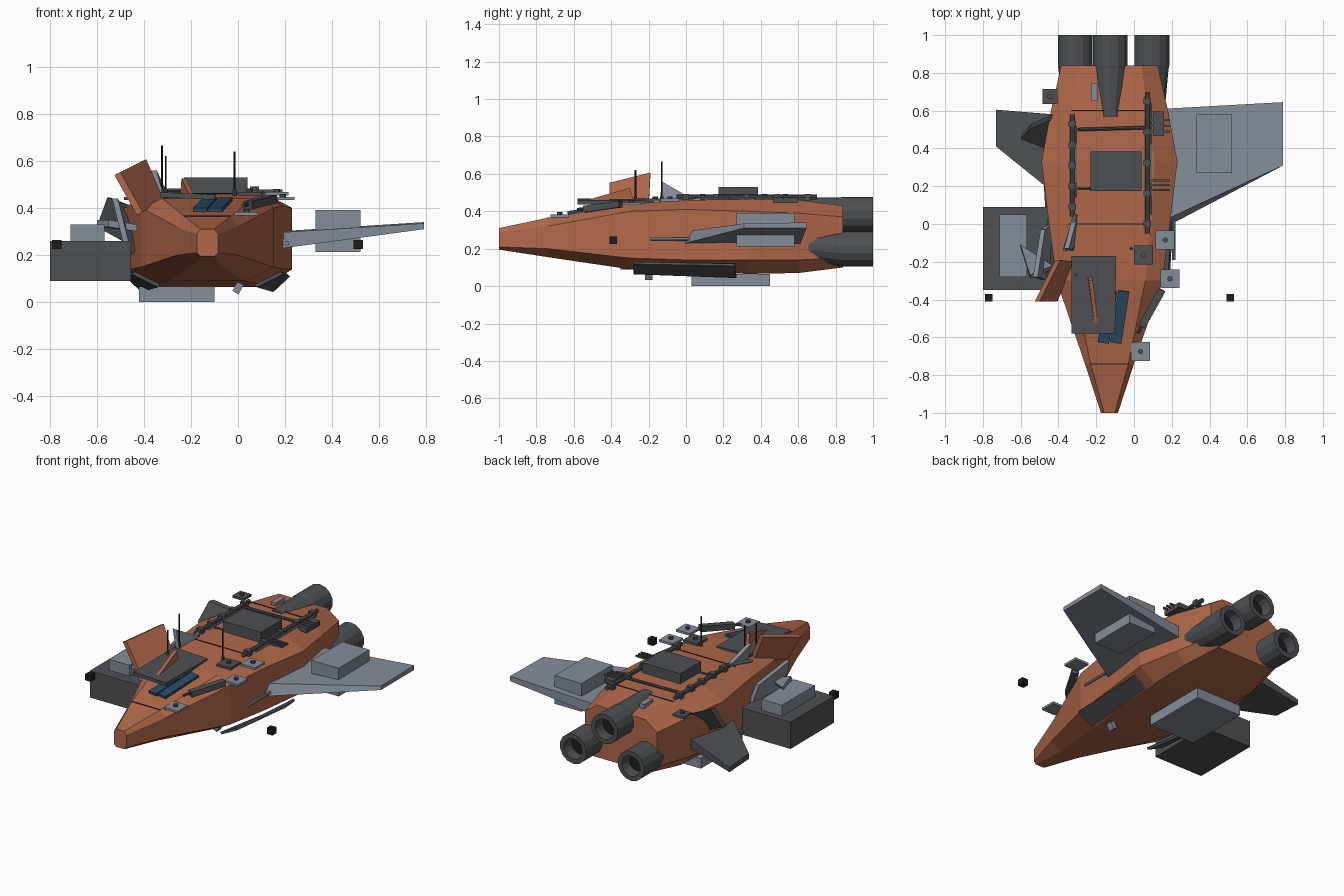
import bpy
import bmesh
from math import radians
from mathutils import Vector

default_cube = bpy.data.objects.get("Cube")
if default_cube:
    bpy.data.objects.remove(default_cube, do_unlink=True)


def make_material(name, red, green, blue):
    material = bpy.data.materials.new(name)
    colour = (red, green, blue, 1.0)
    material.use_nodes = True
    material.diffuse_color = colour
    material.node_tree.nodes["Principled BSDF"].inputs["Base Color"].default_value = colour
    return material


rust = make_material("rust_orange", .44, .14, .068)
dark = make_material("dark_grey", .075, .082, .088)
light = make_material("light_blue_grey", .23, .27, .32)
blue = make_material("cockpit_blue", .02, .07, .13)
black = make_material("near_black", .012, .012, .014)

CENTRE = -.13  # x of the hull's own centre line


def finish(name, mesh_data, material):
    bmesh.ops.recalc_face_normals(mesh_data, faces=mesh_data.faces)
    mesh = bpy.data.meshes.new(name)
    mesh_data.to_mesh(mesh)
    mesh_data.free()
    mesh.materials.append(material)
    part = bpy.data.objects.new(name, mesh)
    bpy.context.scene.collection.objects.link(part)
    return part


def loft(name, rings, material, closed=False):
    """Skin a row of rings; cap the ends, or join last to first."""
    mesh_data = bmesh.new()
    loops = [[mesh_data.verts.new(point) for point in ring] for ring in rings]
    pairs = list(zip(loops, loops[1:]))
    if closed:
        pairs.append((loops[-1], loops[0]))
    else:
        mesh_data.faces.new(loops[0])
        mesh_data.faces.new(loops[-1])
    for first, second in pairs:
        count = len(first)
        for i in range(count):
            j = (i + 1) % count
            mesh_data.faces.new((first[i], first[j], second[j], second[i]))
    return finish(name, mesh_data, material)


def plate(name, corners, offset, material):
    """Extrude a polygon along an offset vector."""
    shifted = [Vector(corner) + Vector(offset) for corner in corners]
    return loft(name, [corners, shifted], material)


def box(name, centre, size, material, turn=(0, 0, 0)):
    mesh_data = bmesh.new()
    bmesh.ops.create_cube(mesh_data, size=1)
    bmesh.ops.scale(mesh_data, vec=size, verts=mesh_data.verts)
    part = finish(name, mesh_data, material)
    part.location = centre
    part.rotation_euler = [radians(angle) for angle in turn]
    return part


def rod(name, start, end, radius, material, sides=8):
    start, end = Vector(start), Vector(end)
    mesh_data = bmesh.new()
    bmesh.ops.create_cone(mesh_data, cap_ends=True, segments=sides, radius1=radius,
                          radius2=radius, depth=(end - start).length)
    part = finish(name, mesh_data, material)
    part.location = (start + end) / 2
    part.rotation_euler = (end - start).to_track_quat("Z", "Y").to_euler()
    return part


# Hull: eight-sided sections from nose to tail
def hull_section(y, half, low, side_low, side_high, high, top_half, base_half):
    right = [(base_half, low), (half, side_low), (half, side_high), (top_half, high)]
    left = [(-x, z) for x, z in reversed(right)]
    return [(CENTRE + x, y, z) for x, z in right + left]


loft("hull", [
    hull_section(-1, .045, .195, .21, .29, .31, .028, .03),
    hull_section(-.74, .13, .155, .2, .32, .365, .1, .06),
    hull_section(-.3, .28, .09, .15, .4, .44, .19, .16),
    hull_section(0, .32, .078, .14, .41, .46, .22, .22),
    hull_section(.33, .36, .065, .14, .4, .465, .24, .25),
    hull_section(.6, .31, .07, .14, .39, .46, .2, .25),
    hull_section(.84, .255, .1, .15, .37, .43, .17, .2),
], rust)
for y, high, half in ((-.74, .366, .1), (0, .461, .22), (.6, .461, .2)):
    box("hull_seam", (CENTRE, y, high), (half * 2, .005, .004), black)


# Engines: tapered housings with hollow nozzles
def engine(name, x, z, front_y, front_z):
    def ring(y, radius, height):
        mesh_data = bmesh.new()
        made = bmesh.ops.create_circle(mesh_data, segments=14, radius=radius)
        points = [(x + v.co.x, y, height + v.co.y) for v in made["verts"]]
        mesh_data.free()
        return points

    loft(name, [ring(front_y, .06, front_z), ring(.82, .09, z), ring(.84, .094, z),
                ring(1, .094, z), ring(1, .065, z), ring(.93, .058, z)], dark)
    loft(name + "_core", [ring(.925, .057, z), ring(.935, .057, z)], black)


engine("upper_engine", -.125, .383, .57, .415)
engine("right_engine", -.312, .198, .5, .22)
engine("left_engine", .095, .198, .5, .22)

# Left wing, its pod and probe
loft("left_wing", [
    [(.16, -.02, .225), (.16, .61, .225), (.16, .61, .3), (.16, .02, .295)],
    [(.79, .31, .31), (.79, .645, .31), (.79, .645, .34), (.79, .31, .335)],
], light)
box("left_wing_pod", (.425, .425, .302), (.19, .31, .18), light)
rod("left_probe", (.21, -.19, .25), (.21, .04, .25), .009, light)
# Right wing, short and drooped, with a tilted bracket
loft("right_wing", [
    [(-.42, .16, .19), (-.42, .58, .19), (-.42, .58, .25), (-.42, .16, .25)],
    [(-.73, .41, .13), (-.73, .605, .12), (-.73, .605, .15), (-.73, .41, .165)],
], dark)
plate("right_wing_bracket", [(-.42, .57, .22), (-.42, .38, .22), (-.6, .45, .32),
                             (-.555, .5, .445), (-.44, .55, .4)], (.01, .03, 0), dark)

# Cargo boxes beside and below the hull
box("right_cargo_box", (-.627, -.13, .175), (.345, .44, .17), dark)
box("right_cargo_lid", (-.64, -.115, .295), (.145, .33, .07), light)
box("belly_slab", (-.26, .24, .033), (.32, .42, .065), light)
box("roof_box", (-.095, .28, .49), (.27, .21, .078), dark)
plate("right_side_shield", [(-.45, -.3, .2), (-.43, 0, .22), (-.47, -.03, .37),
                            (-.51, -.28, .44)], (-.025, 0, 0), light)
plate("right_shield_brace", [(-.6, -.13, .32), (-.55, -.29, .32), (-.43, -.24, .3)],
      (0, .02, .03), light)

# Canted tail fin and light triangular fin on the right shoulder
plate("right_fin", [(-.43, -.41, .37), (-.34, -.2, .42), (-.415, -.19, .595),
                    (-.525, -.41, .54)], (.025, 0, .012), rust)
plate("shoulder_fin", [(-.34, -.14, .44), (-.32, .06, .45), (-.37, -.13, .56)],
      (.025, 0, 0), light)

# Cockpit with its hood and crest
for x in (-.14, -.075):
    box("cockpit_window", (x, -.49, .4), (.06, .28, .045), blue, (9, 0, -9))
plate("cockpit_hood", [(-.33, -.58, .445), (-.1, -.58, .435), (-.095, -.17, .435),
                       (-.33, -.17, .445)], (0, 0, .022), dark)
plate("hood_crest", [(-.21, -.53, .46), (-.245, -.28, .46), (-.24, -.3, .525)],
      (.022, 0, 0), rust)
box("left_cannon", (.095, -.445, .425), (.04, .22, .035), dark, (7, 0, -29))
rod("left_cannon_barrel", (.02, -.58, .41), (.06, -.5, .42), .008, dark)

# Belly chamfer panels, one to each side
for side, label in ((1, "left"), (-1, "right")):
    plate(label + "_belly_panel", [(CENTRE + side * x, y, z) for x, y, z in (
        (.31, -.28, .13), (.2, -.28, .075), (.27, .27, .055), (.34, .26, .12))],
        (side * .01, 0, -.012), dark)
box("belly_sensor", (0, -.2, .06), (.03, .04, .045), light, (0, 30, 0))

# Roof pipes with collars, ribs and clamps
for x, start, end in ((-.327, .04, .58), (.07, -.05, .7)):
    rod("roof_pipe", (x, start, .476), (x, end, .476), .013, dark)
    rod("pipe_companion", (x + .02, start + .1, .468), (x + .02, end - .06, .468), .006, light)
    for step in range(5):
        y = start + .05 + step * (end - start - .1) / 4
        box("pipe_collar", (x, y, .474), (.04, .03, .036), dark)
rod("roof_crossbar", (-.3, .5, .474), (.06, .51, .474), .009, dark)
rod("rear_crossbar", (-.3, .19, .465), (-.23, .19, .465), .007, dark)
for y in (.18, .205, .23, .49, .52, .55):
    box("pipe_rib", (.135, y, .473), (.11, .01, .012), dark)
rod("shoulder_bar", (-.365, -.14, .45), (-.31, .05, .475), .011, light)
box("roof_vent", (-.21, .7, .455), (.035, .09, .03), light)
box("rear_block", (.13, .53, .46), (.06, .13, .03), dark)

# Masts
for x, y, top in ((-.323, -.13, .665), (-.307, -.27, .62), (-.015, -.13, .64)):
    rod("mast", (x, y, .42), (x, y, top), .0045, black, 6)
    rod("mast_base", (x, y, .42), (x, y, .48), .009, dark)

# Square sensor pads with a round cap
for x, y, z, size, material in ((.165, -.085, .46, .1, light), (.05, -.165, .46, .1, dark),
                                (.19, -.29, .44, .1, light), (.035, -.675, .375, .1, light),
                                (-.445, .675, .44, .08, dark)):
    box("sensor_pad", (x, y, z), (size, size, .014), material)
    rod("sensor_cap", (x, y, z), (x, y, z + .02), .014, dark, 10)

# Free marker cubes either side
for x in (-.77, .51):
    box("marker_cube", (x, -.39, .245), (.04, .04, .04), black)
